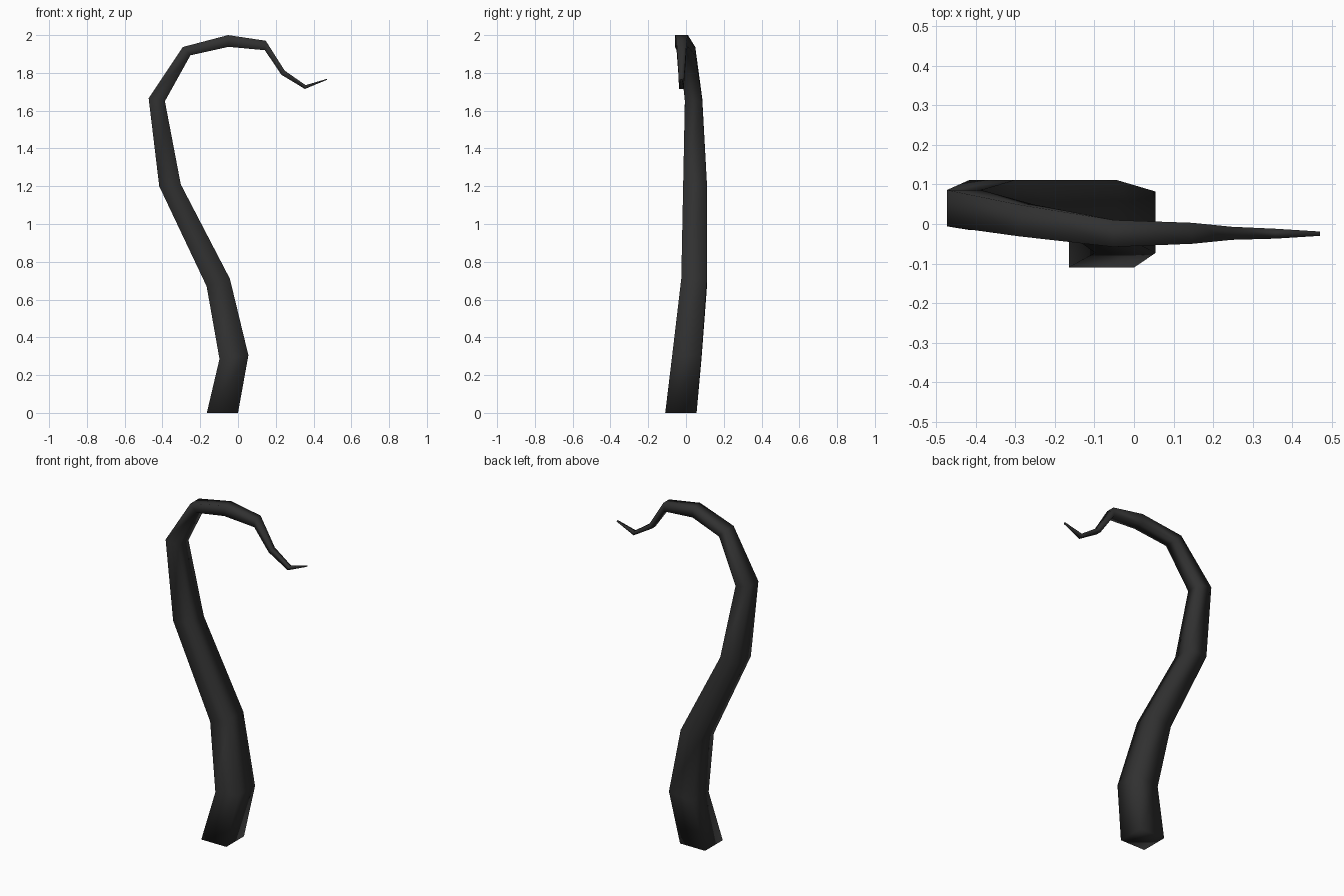
import bpy, bmesh

# Colour
mat = bpy.data.materials.new("charcoal black")
mat.diffuse_color = (0.03, 0.03, 0.03, 1)

# Square rings along the tentacle: outer (x, z), inner (x, z), front y, back y
rings = [
    (-0.165, 0.00, 0.000, 0.00, -0.110, 0.056),
    (-0.098, 0.285, 0.055, 0.305, -0.073, 0.082),
    (-0.166, 0.67, -0.043, 0.71, -0.025, 0.111),
    (-0.417, 1.20, -0.303, 1.21, -0.015, 0.111),
    (-0.473, 1.665, -0.387, 1.65, -0.006, 0.086),
    (-0.292, 1.937, -0.252, 1.893, -0.031, 0.049),
    (-0.052, 2.00, -0.050, 1.938, -0.058, 0.010),
    (0.147, 1.97, 0.142, 1.92, -0.050, 0.003),
    (0.247, 1.812, 0.230, 1.79, -0.040, -0.007),
    (0.358, 1.735, 0.354, 1.715, -0.037, -0.012),
    (0.470, 1.768, 0.470, 1.763, -0.030, -0.019),
]

# Tentacle: loft the rings and close both ends
bm = bmesh.new()
loops = []
for ox, oz, ix, iz, y0, y1 in rings:
    loops.append([bm.verts.new(p) for p in
                  ((ox, y0, oz), (ix, y0, iz), (ix, y1, iz), (ox, y1, oz))])
for a, b in zip(loops, loops[1:]):
    for i in range(4):
        j = (i + 1) % 4
        bm.faces.new((a[i], a[j], b[j], b[i]))
bm.faces.new(loops[0][::-1])
bm.faces.new(loops[-1])
bmesh.ops.recalc_face_normals(bm, faces=bm.faces[:])
for f in bm.faces:
    f.smooth = True
mesh = bpy.data.meshes.new("tentacle")
bm.to_mesh(mesh)
bm.free()
mesh.materials.append(mat)
bpy.context.collection.objects.link(bpy.data.objects.new("tentacle", mesh))
